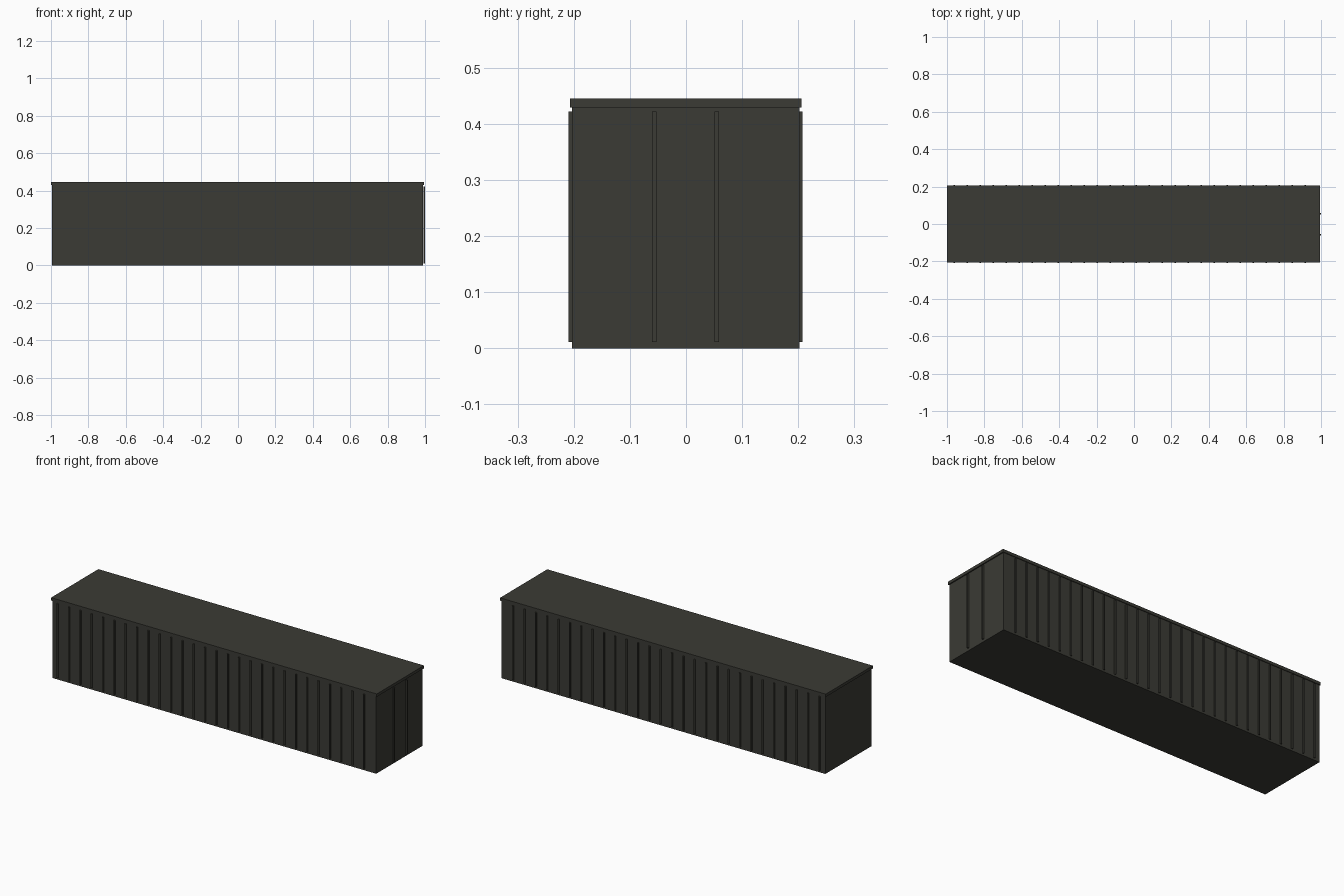
import bpy

if "Cube" in bpy.data.objects:
    bpy.data.objects.remove(bpy.data.objects["Cube"])

# One flat dark olive-grey for the whole container
paint = bpy.data.materials.new("dark_olive_grey")
paint.diffuse_color = (0.043, 0.043, 0.035, 1)
paint.use_nodes = True
paint.node_tree.nodes["Principled BSDF"].inputs["Base Color"].default_value = paint.diffuse_color


def box(name, x, y, z):
    """Axis-aligned box from (min, max) ranges."""
    bpy.ops.mesh.primitive_cube_add(size=1)
    ob = bpy.context.object
    ob.name = name
    ob.location = [(a + b) / 2 for a, b in (x, y, z)]
    ob.scale = [b - a for a, b in (x, y, z)]
    ob.data.materials.append(paint)
    return ob


# Main shell and overhanging roof
box("container_body", (-0.995, 0.989), (-0.203, 0.202), (0, 0.43))
box("roof_panel", (-1.0, 0.995), (-0.207, 0.206), (0.429, 0.445))

# Vertical ribs along both long sides
rib_z = (0.011, 0.422)
for i in range(28):
    x = -0.961 + i * 0.0695
    box(f"front_rib_{i}", (x - 0.004, x + 0.004), (-0.209, -0.202), rib_z)
    box(f"back_rib_{i}", (x - 0.004, x + 0.004), (0.201, 0.208), rib_z)

# Two ribs standing just off the right end
for i, y in enumerate((-0.057, 0.055)):
    box(f"end_rib_{i}", (0.992, 1.0), (y - 0.004, y + 0.004), rib_z)
